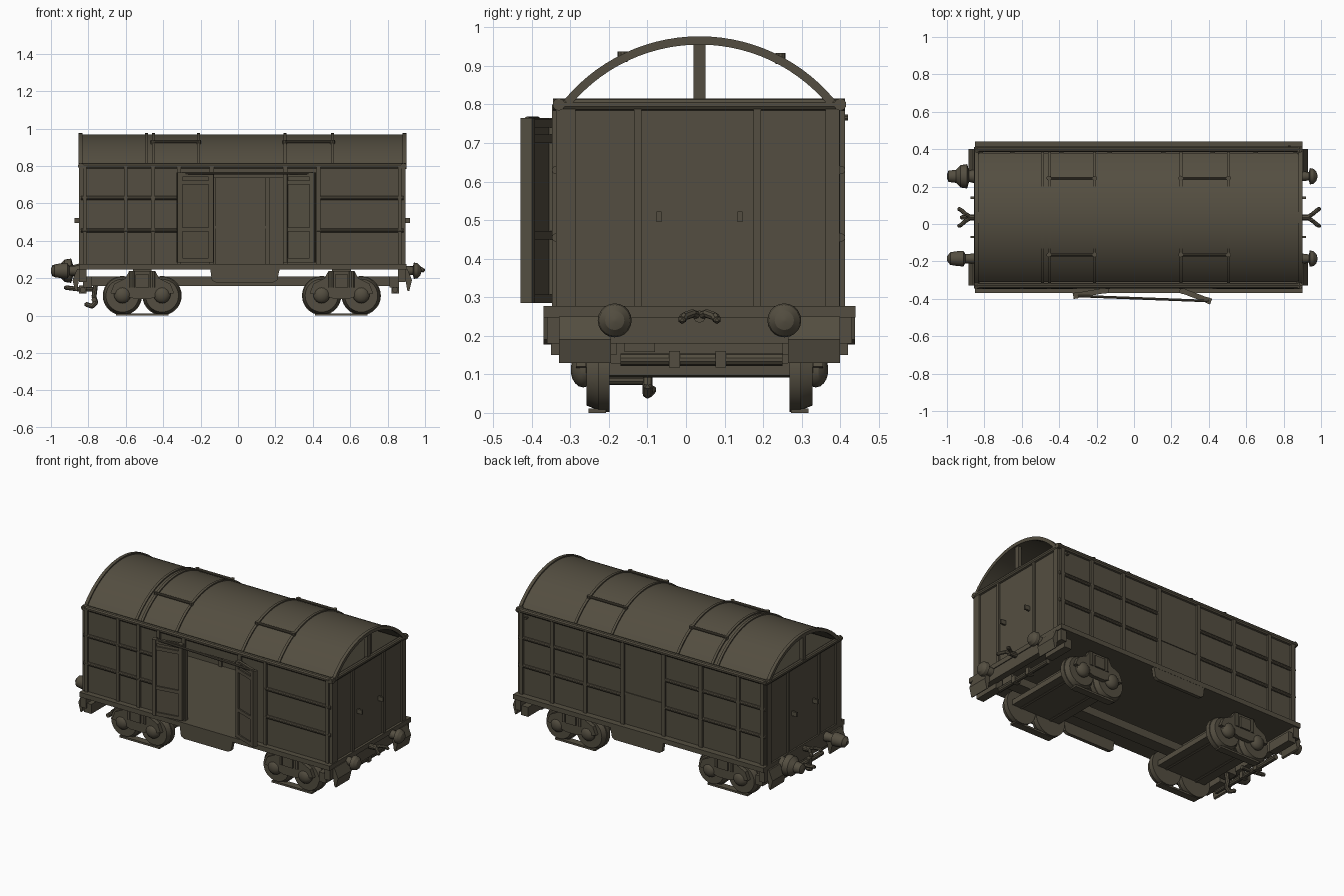
import bpy, bmesh, math
from mathutils import Vector, Matrix

C = 0.035            # centre line of the wagon in y
X0, X1 = -0.84, 0.885  # ends of the body

mat = bpy.data.materials.new("dark olive brown")
mat.diffuse_color = (0.088, 0.076, 0.052, 1)


def part(name, build):
    bm = bmesh.new()
    build(bm)
    bmesh.ops.recalc_face_normals(bm, faces=bm.faces)
    me = bpy.data.meshes.new(name)
    bm.to_mesh(me)
    bm.free()
    me.materials.append(mat)
    ob = bpy.data.objects.new(name, me)
    bpy.context.collection.objects.link(ob)
    return ob


def box(bm, x0, x1, y0, y1, z0, z1):
    m = Matrix.Translation(((x0 + x1) / 2, (y0 + y1) / 2, (z0 + z1) / 2))
    bmesh.ops.create_cube(bm, size=1, matrix=m @ Matrix.Diagonal((x1 - x0, y1 - y0, z1 - z0, 1)))


def rod(bm, p, q, r, r2=None, seg=10):
    p, q = Vector(p), Vector(q)
    d = q - p
    m = Matrix.Translation((p + q) / 2) @ d.to_track_quat('Z', 'Y').to_matrix().to_4x4()
    bmesh.ops.create_cone(bm, cap_ends=True, segments=seg, radius1=r,
                          radius2=r if r2 is None else r2, depth=d.length, matrix=m)


def chain(bm, pts, r):
    for p, q in zip(pts, pts[1:]):
        rod(bm, p, q, r, seg=8)
        bmesh.ops.create_icosphere(bm, subdivisions=1, radius=r * 1.05, matrix=Matrix.Translation(q))


def prism(bm, prof, axis, a, b):
    # profile is (u, z); extruded along axis x (u = y) or y (u = x)
    mk = (lambda u, z, t: (t, u, z)) if axis == 'x' else (lambda u, z, t: (u, t, z))
    va = [bm.verts.new(mk(u, z, a)) for u, z in prof]
    vb = [bm.verts.new(mk(u, z, b)) for u, z in prof]
    n = len(prof)
    bm.faces.new(va)
    bm.faces.new(vb[::-1])
    for i in range(n):
        j = (i + 1) % n
        bm.faces.new((va[i], vb[i], vb[j], va[j]))


def lathe(bm, prof, y, z, x, s):
    # profile (distance outward, radius) turned about an x axis
    for (d0, r0), (d1, r1) in zip(prof, prof[1:]):
        rod(bm, (x + s * d0, y, z), (x + s * d1, y, z), r0, r1, 20)


def arch(bm, x0, x1, ro, ri, n=28):
    a = math.radians(50.5)
    ang = [-a + 2 * a * i / n for i in range(n + 1)]
    cz = 0.5214
    prof = [(C + ro * math.sin(t), cz + ro * math.cos(t)) for t in ang]
    prof += [(C + ri * math.sin(t), cz + ri * math.cos(t)) for t in reversed(ang)]
    prism(bm, prof, 'x', x0, x1)


# Floor, sill and body walls with the door opening at the front
part("floor", lambda bm: box(bm, -0.85, 0.9, -0.37, 0.44, 0.247, 0.277))


def walls(bm):
    box(bm, X0, -0.135, -0.335, -0.322, 0.27, 0.8)
    box(bm, 0.245, X1, -0.335, -0.322, 0.27, 0.8)
    box(bm, -0.135, 0.245, -0.335, -0.322, 0.735, 0.8)
    box(bm, X0, X1, 0.387, 0.4, 0.27, 0.8)
    for x in (X0, X1 - 0.013):
        box(bm, x, x + 0.013, -0.335, 0.4, 0.27, 0.8)
part("walls", walls)


def top_rail(bm):
    for y in (-0.33, 0.4):
        rod(bm, (-0.85, y, 0.8), (0.9, y, 0.8), 0.016)
    for x in (X0, X1):
        rod(bm, (x, -0.345, 0.8), (x, 0.412, 0.8), 0.016)
part("top_rail", top_rail)


# Outside posts and rails
def framing(bm):
    for x in (-0.82, -0.6, -0.455, -0.315, 0.43, 0.865):
        box(bm, x - 0.01, x + 0.01, -0.347, -0.33, 0.27, 0.8)
    for x in (-0.82, -0.65, -0.39, -0.13, 0.157, 0.42, 0.65, 0.865):
        box(bm, x - 0.012, x + 0.012, 0.375, 0.413, 0.27, 0.8)
    for z in (0.455, 0.63):
        for a, b in ((X0, -0.315), (0.42, X1)):
            rod(bm, (a, -0.337, z), (b, -0.337, z), 0.011)
        rod(bm, (X0, 0.402, z), (-0.13, 0.402, z), 0.011)
        rod(bm, (0.157, 0.402, z), (X1, 0.402, z), 0.011)
    for x in (-0.14, 0.252):
        box(bm, x - 0.012, x + 0.012, -0.347, -0.315, 0.27, 0.8)
    box(bm, -0.13, 0.157, 0.38, 0.405, 0.465, 0.48)
    for x in (X0, X1):
        for y, w in ((-0.312, 0.025), (-0.125, 0.01), (0.185, 0.01), (0.38, 0.018)):
            box(bm, x - 0.01, x + 0.01, y - w, y + w, 0.27, 0.8)
part("wall_framing", framing)


def handles(bm):
    for s, x in ((-1, X0), (1, X1)):
        for y in (-0.07, 0.14):
            box(bm, x, x + s * 0.035, y - 0.006, y + 0.006, 0.495, 0.522)
    rod(bm, (0.83, 0.4, 0.766), (0.83, 0.42, 0.766), 0.008)
part("end_handles", handles)

# Vaulted roof, ribs, end posts and grab rods
part("roof", lambda bm: arch(bm, -0.845, 0.893, 0.4475, 0.436))


def ribs(bm):
    for x in (-0.49, -0.452, -0.21, 0.25, 0.505):
        arch(bm, x - 0.008, x + 0.008, 0.455, 0.44)
    for x in (-0.842, 0.89):
        arch(bm, x - 0.01, x + 0.01, 0.4555, 0.434)
part("roof_ribs", ribs)


def roof_rods(bm):
    for y in (0.245, -0.165):
        z = 0.5214 + math.sqrt(0.455 ** 2 - (y - C) ** 2)
        for a, b in ((-0.455, -0.21), (0.25, 0.505)):
            rod(bm, (a, y, z), (b, y, z), 0.008)
            for x in (a, b):
                rod(bm, (x, y, z - 0.02), (x, y, z + 0.008), 0.013)
part("roof_grab_rods", roof_rods)


def end_posts(bm):
    for x in (-0.84, 0.878):
        box(bm, x - 0.012, x + 0.012, C - 0.015, C + 0.015, 0.8, 0.965)
part("roof_end_posts", end_posts)


# Hinged front doors, folded outward
def door(name, hinge, free):
    h, f = Vector((*hinge, 0)), Vector((*free, 0))
    d = f - h
    m = Matrix.Translation(h) @ Matrix.Rotation(math.atan2(d.y, d.x), 4, 'Z')
    w = d.length

    def build(bm):
        box(bm, 0, w, -0.006, 0.006, 0.285, 0.765)
        for a in (0, w - 0.025):
            box(bm, a, a + 0.025, -0.016, 0.016, 0.285, 0.765)
        for z in (0.285, 0.45, 0.7, 0.74):
            box(bm, 0, w, -0.014, 0.014, z, z + 0.022)
        bmesh.ops.transform(bm, matrix=m, verts=bm.verts)
    part(name, build)
door("left_door", (-0.135, -0.352), (-0.325, -0.385))
door("right_door", (0.245, -0.352), (0.412, -0.415))
part("door_rod", lambda bm: rod(bm, (-0.3, -0.385, 0.762), (0.4, -0.412, 0.762), 0.007))


# Underframe: side steps, beam, headstocks, corner plates
def steps(bm):
    for y in (-0.37, 0.417):
        prism(bm, [(-0.15, 0.26), (0.225, 0.26), (0.21, 0.19), (0.19, 0.178),
                   (-0.12, 0.178), (-0.14, 0.19)], 'y', y, y + 0.022)
part("side_steps", steps)


def underframe(bm):
    box(bm, -0.82, 0.83, -0.16, -0.08, 0.158, 0.208)
    for x in (-0.85, 0.855):
        box(bm, x, x + 0.04, -0.36, 0.43, 0.18, 0.25)
    for x in (-0.83, 0.81):
        for y in (-0.35, 0.25):
            box(bm, x, x + 0.05, y, y + 0.17, 0.15, 0.21)
    for x in (-0.83, 0.84):
        rod(bm, (x, -0.17, 0.138), (x, 0.25, 0.138), 0.016)
        for y in (-0.03, 0.09):
            box(bm, x - 0.02, x + 0.02, y - 0.014, y + 0.014, 0.118, 0.16)
part("underframe", underframe)


def end_plates(bm):
    for s, x in ((-1, -0.84), (1, 0.885)):
        for y in (-0.33, 0.265):
            prism(bm, [(x, 0.25), (x + s * 0.02, 0.25), (x + s * 0.045, 0.19),
                       (x + s * 0.03, 0.13), (x + s * 0.02, 0.135)], 'y', y, y + 0.135)
part("end_plates", end_plates)


# Buffers: big turned heads on the left, small ones on the right
def buffers(bm):
    small = [(0, 0.028), (0.03, 0.025), (0.05, 0.022), (0.055, 0.044), (0.075, 0.04), (0.09, 0.025), (0.096, 0.005)]
    big = [(0, 0.04), (0.04, 0.03), (0.05, 0.065), (0.085, 0.06), (0.11, 0.035), (0.15, 0.03), (0.158, 0.01)]
    left = [(0, 0.03), (0.04, 0.025), (0.06, 0.025), (0.07, 0.042), (0.1, 0.04), (0.14, 0.034), (0.158, 0.012)]
    for y in (-0.185, 0.255):
        lathe(bm, small, y, 0.24, 0.885, 1)
    lathe(bm, big, 0.255, 0.24, -0.842, -1)
    lathe(bm, left, -0.185, 0.24, -0.842, -1)
part("buffers", buffers)


# Forked coupling hooks at both ends and the hanging hook on the left
def couplings(bm):
    for s, x in ((-1, -0.84), (1, 0.895)):
        rod(bm, (x - s * 0.02, C, 0.25), (x + s * 0.05, C, 0.25), 0.016)
        for t in (-1, 1):
            chain(bm, [(x + s * 0.03, C, 0.25), (x + s * 0.06, C + t * 0.018, 0.258),
                       (x + s * 0.085, C + t * 0.04, 0.25), (x + s * 0.095, C + t * 0.045, 0.242)], 0.011)
    chain(bm, [(-0.7, -0.1, 0.18), (-0.76, -0.1, 0.18), (-0.77, -0.1, 0.1), (-0.76, -0.1, 0.07),
               (-0.78, -0.1, 0.05), (-0.81, -0.09, 0.06)], 0.013)
    rod(bm, (-0.77, -0.2, 0.085), (-0.77, -0.1, 0.085), 0.013)
    chain(bm, [(-0.76, C, 0.14), (-0.84, C, 0.14), (-0.92, C, 0.15)], 0.012)
part("couplings", couplings)


# Two four-wheel bogies
def bogie(name, cx):
    xs = (cx - 0.106, cx + 0.106)

    def wheels(bm):
        for s in (-1, 1):
            y = C + s * 0.263
            for x in xs:
                rod(bm, (x, y, 0.107), (x, y + s * 0.03, 0.107), 0.1, 0.088, seg=28)
                rod(bm, (x, y - s * 0.03, 0.107), (x, y, 0.107), 0.105, seg=28)
            box(bm, cx - 0.14, cx + 0.14, y - 0.025, y + 0.02, 0.0, 0.012)
        for x in xs:
            rod(bm, (x, C - 0.26, 0.11), (x, C + 0.26, 0.11), 0.018)
    part(name + "_wheels", wheels)

    def frame(bm):
        box(bm, cx - 0.17, cx + 0.17, C - 0.24, C + 0.24, 0.097, 0.13)
        box(bm, cx - 0.05, cx + 0.05, C - 0.29, C + 0.29, 0.13, 0.25)
        for s in (-1, 1):
            y = C + s * 0.31
            a, b = sorted((y - s * 0.015, y + s * 0.01))
            prism(bm, [(cx - 0.17, 0.12), (cx - 0.15, 0.17), (cx - 0.09, 0.2), (cx - 0.07, 0.238),
                       (cx + 0.07, 0.238), (cx + 0.09, 0.2), (cx + 0.15, 0.17), (cx + 0.17, 0.12),
                       (cx + 0.1, 0.11), (cx + 0.04, 0.09), (cx - 0.04, 0.09), (cx - 0.1, 0.11)], 'y', a, b)
            box(bm, cx - 0.035, cx + 0.035, y - 0.02, y + 0.02, 0.15, 0.22)
            for t in (-1, 1):
                rod(bm, (cx + t * 0.055, y, 0.15), (cx + t * 0.055, y, 0.235), 0.018)
            for x in xs:
                bmesh.ops.create_uvsphere(bm, u_segments=14, v_segments=9, radius=0.046,
                    matrix=Matrix.Translation((x, y - s * 0.008, 0.112)) @ Matrix.Diagonal((1, 0.7, 1, 1)))
    part(name + "_frame", frame)


bogie("left_bogie", -0.512)
bogie("right_bogie", 0.553)

# Smooth round parts, keep edges sharp
bpy.ops.object.select_all(action='SELECT')
bpy.context.view_layer.objects.active = bpy.data.objects["roof"]
bpy.ops.object.shade_smooth_by_angle()
